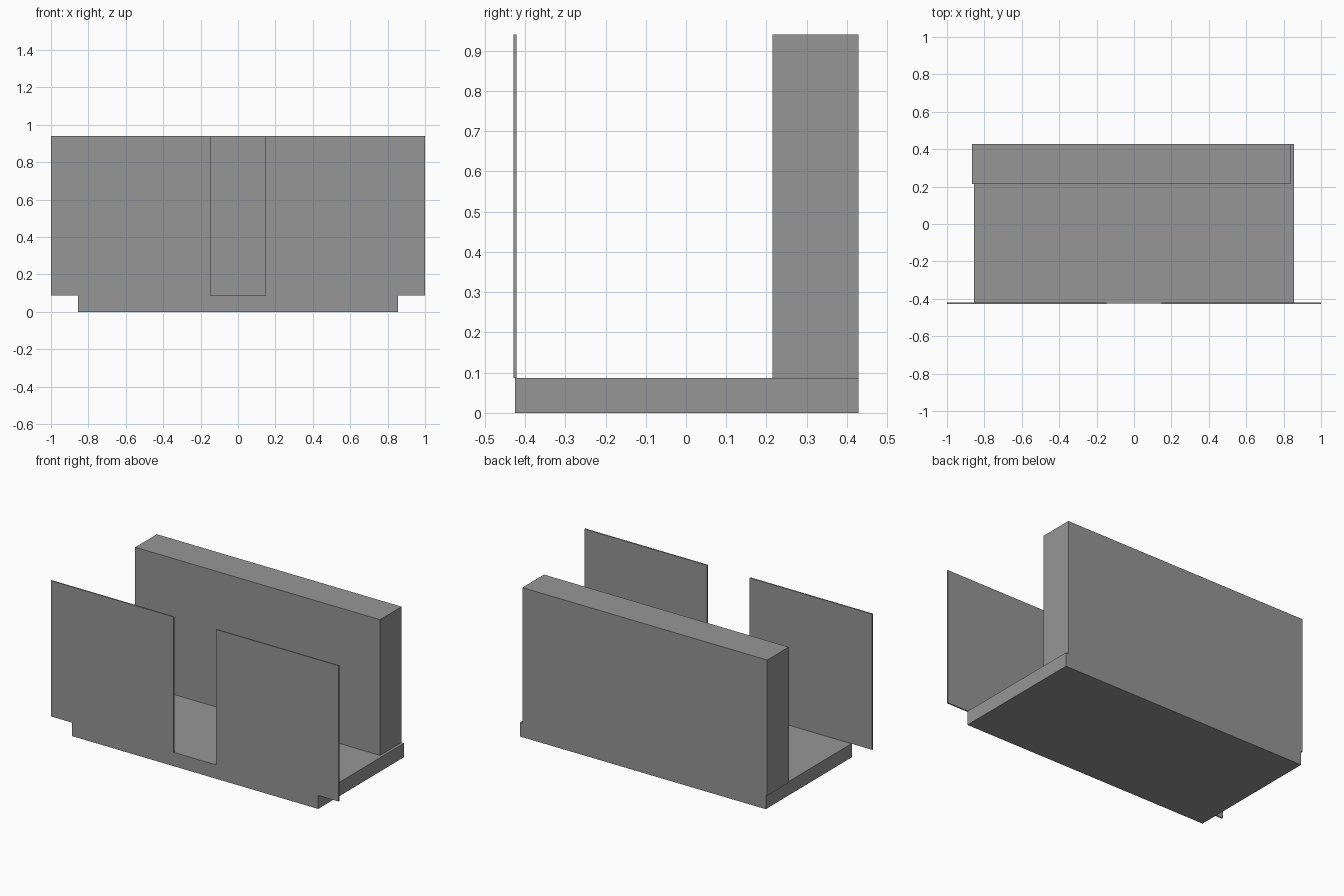
import bpy
import bmesh
from mathutils import Vector

cube = bpy.data.objects.get("Cube")
if cube:
    bpy.data.objects.remove(cube, do_unlink=True)

# Single plain grey
GREY = (0.305, 0.305, 0.305, 1.0)
grey = bpy.data.materials.new("plain_grey")
grey.use_nodes = True
grey.diffuse_color = GREY
grey.node_tree.nodes["Principled BSDF"].inputs["Base Color"].default_value = GREY


def box(name, low, high):
    """Add a flat-shaded box spanning two opposite corners."""
    low, high = Vector(low), Vector(high)
    bm = bmesh.new()
    bmesh.ops.create_cube(bm, size=1)
    bmesh.ops.scale(bm, vec=high - low, verts=bm.verts)
    bmesh.ops.translate(bm, vec=(low + high) / 2, verts=bm.verts)
    mesh = bpy.data.meshes.new(name)
    bm.to_mesh(mesh)
    bm.free()
    mesh.materials.append(grey)
    obj = bpy.data.objects.new(name, mesh)
    bpy.context.collection.objects.link(obj)
    return obj


FLOOR = 0.087
TOP = 0.94
BACK = 0.429

# Base slab
box("base_slab", (-0.855, -0.425, 0), (0.855, BACK, FLOOR))

# Thick rear wall, set slightly to the right
box("rear_wall", (-0.865, 0.215, FLOOR), (0.837, BACK, TOP))

# Thin front panels either side of the central opening
for side, x0, x1 in (("right", -1, -0.148), ("left", 0.148, 1)):
    box(side + "_front_panel", (x0, -0.429, FLOOR), (x1, -0.421, TOP))
